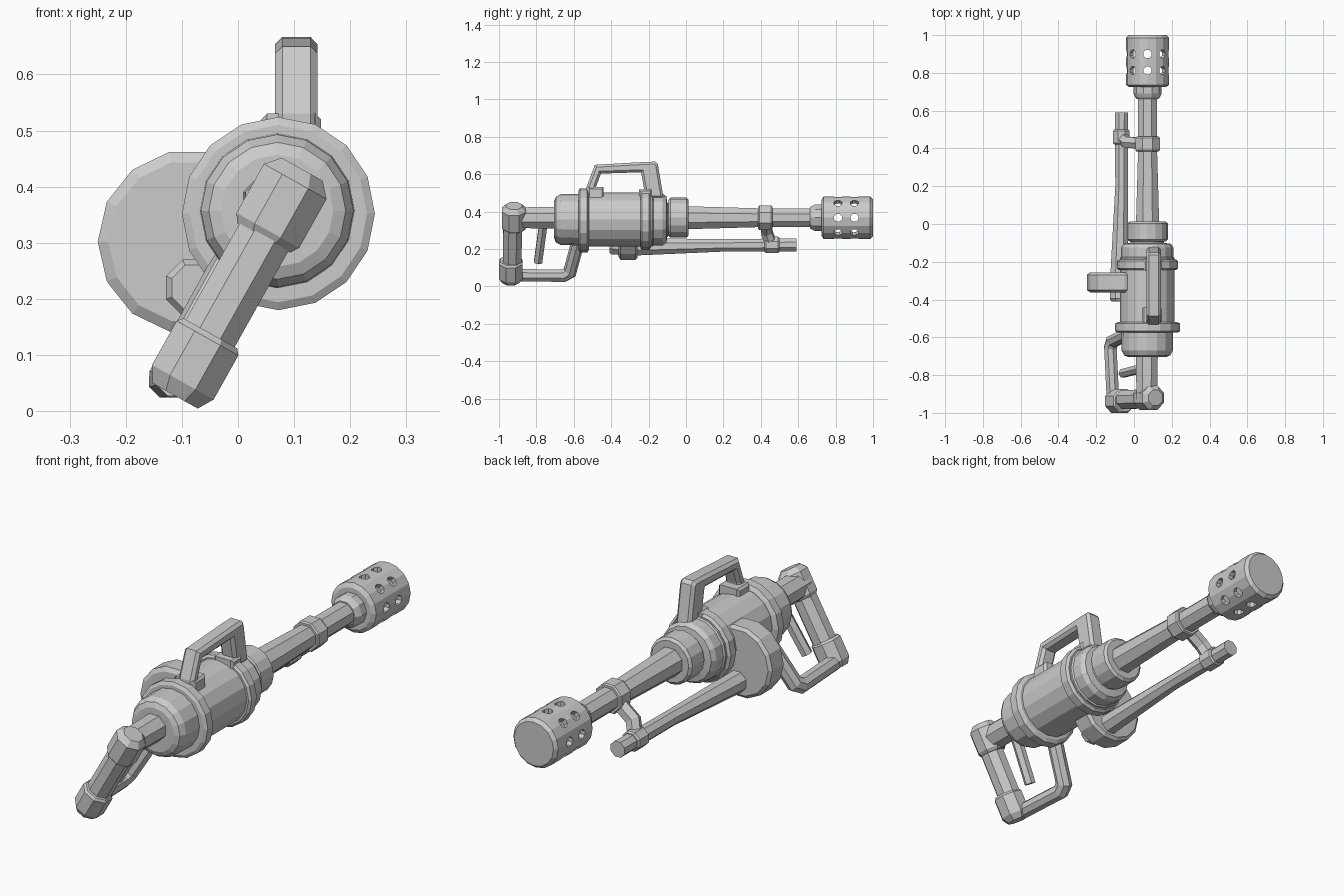
import bpy, bmesh, math
from mathutils import Vector

if "Cube" in bpy.data.objects:
    bpy.data.objects.remove(bpy.data.objects["Cube"])


def mesh_object(name, bm):
    bmesh.ops.recalc_face_normals(bm, faces=bm.faces)
    me = bpy.data.meshes.new(name)
    bm.to_mesh(me)
    bm.free()
    ob = bpy.data.objects.new(name, me)
    bpy.context.collection.objects.link(ob)
    return ob


def tube(name, pts, radii, n=8, flats=True):
    """Mitred n-sided tube along pts; radii is one value or one per point."""
    pts = [Vector(p) for p in pts]
    if not isinstance(radii, (list, tuple)):
        radii = [radii] * len(pts)
    dirs = [(b - a).normalized() for a, b in zip(pts, pts[1:])]
    d = dirs[0]
    up = Vector((1, 0, 0)) if abs(d.y) > 0.7 else Vector((0, 1, 0))
    u = (up - d * up.dot(d)).normalized()
    v = d.cross(u)
    phase = math.pi / n if flats else 0
    k = 1 / math.cos(math.pi / n) if flats else 1
    offs = [(u * math.cos(phase + 2 * math.pi * i / n) +
             v * math.sin(phase + 2 * math.pi * i / n)) * k for i in range(n)]
    bm = bmesh.new()
    rings = []
    for i, (p, r) in enumerate(zip(pts, radii)):
        seg = dirs[max(i - 1, 0)]
        nrm = (seg + dirs[min(i, len(dirs) - 1)]).normalized()
        offs = [o - seg * (o.dot(nrm) / seg.dot(nrm)) for o in offs]
        rings.append([bm.verts.new(p + o * r) for o in offs])
    for a, b in zip(rings, rings[1:]):
        for i in range(n):
            j = (i + 1) % n
            bm.faces.new((a[i], a[j], b[j], b[i]))
    bm.faces.new(rings[0])
    bm.faces.new(rings[-1])
    return mesh_object(name, bm)


def lathe(name, profile, x, z, n=16, flats=False):
    """Turned part along y; profile is (y, radius) pairs."""
    return tube(name, [(x, y, z) for y, r in profile], [r for y, r in profile], n, flats)


def prism(name, outline, x0, x1, bevel):
    """Extrude a (y, z) outline along x and chamfer the edges."""
    bm = bmesh.new()
    face = bm.faces.new([bm.verts.new((x0, y, z)) for y, z in outline])
    ext = bmesh.ops.extrude_face_region(bm, geom=[face])
    for g in ext["geom"]:
        if isinstance(g, bmesh.types.BMVert):
            g.co.x = x1
    bm.normal_update()
    rim = [e for e in bm.edges if abs(e.verts[0].co.x - e.verts[1].co.x) < 1e-6]
    bmesh.ops.bevel(bm, geom=rim, offset=bevel, segments=1, affect='EDGES')
    return mesh_object(name, bm)


X, Z = 0.072, 0.367          # barrel axis

# Main drum with two raised rings
lathe("body_drum", [(-0.705, 0.10), (-0.695, 0.122), (-0.67, 0.136), (-0.56, 0.138),
                    (-0.54, 0.145), (-0.18, 0.145), (-0.175, 0.138), (-0.125, 0.138),
                    (-0.105, 0.125), (-0.10, 0.09), (-0.08, 0.085)], 0.07, 0.357)
lathe("rear_ring", [(-0.575, 0.158), (-0.567, 0.172), (-0.528, 0.172), (-0.518, 0.155)], X, 0.352)
lathe("front_ring", [(-0.243, 0.152), (-0.235, 0.162), (-0.197, 0.162), (-0.188, 0.15)], X, 0.356)

# Barrel, its collars and rear stem
lathe("barrel_collar", [(-0.093, 0.095), (-0.083, 0.107), (0.003, 0.107), (0.013, 0.095)], X, Z)
lathe("barrel", [(-0.02, 0.062), (0.05, 0.06), (0.4, 0.05), (0.7, 0.05)], X, Z, 8, True)
lathe("barrel_band", [(0.385, 0.06), (0.392, 0.065), (0.455, 0.065), (0.462, 0.06)], X, Z, 8, True)
lathe("muzzle_neck", [(0.662, 0.058), (0.672, 0.066), (0.69, 0.074), (0.74, 0.074)], X, Z, 10)
lathe("rear_stem", [(-0.93, 0.055), (-0.69, 0.058)], 0.068, Z, 8, True)

# Hollow muzzle drilled with two rows of eight holes
muzzle = lathe("muzzle", [(0.724, 0.095), (0.736, 0.114), (0.985, 0.114), (1.0, 0.10)], X, Z, 16)
cutters = [lathe("muzzle_cavity", [(0.755, 0.09), (0.975, 0.09)], X, Z, 16)]
for y in (0.812, 0.9):
    for i in range(4):
        a = math.pi * i / 4
        s = Vector((math.cos(a), 0, math.sin(a))) * 0.2
        c = Vector((X, y, Z))
        cutters.append(tube("hole_cutter", [c - s, c + s], 0.021, 8))
bpy.context.view_layer.objects.active = muzzle
for cut in cutters:
    cut.hide_render = True
    mod = muzzle.modifiers.new("cut", 'BOOLEAN')
    mod.operation = 'DIFFERENCE'
    mod.solver = 'EXACT'
    mod.object = cut
    bpy.ops.object.modifier_apply(modifier=mod.name)
    me = cut.data
    bpy.data.objects.remove(cut)
    bpy.data.meshes.remove(me)

# Side magazine disc and under-barrel tube
lathe("side_disc", [(-0.362, 0.145), (-0.35, 0.164), (-0.27, 0.164), (-0.258, 0.15)], -0.086, 0.302, 14)
tube("lower_tube", [(-0.078, -0.41, 0.22), (-0.078, -0.395, 0.22), (-0.078, -0.25, 0.212),
                    (-0.066, 0.2, 0.219), (-0.066, 0.59, 0.222)],
     [0.04, 0.05, 0.046, 0.033, 0.035])
lathe("tube_clamp", [(0.42, 0.036), (0.428, 0.044), (0.492, 0.044), (0.5, 0.038)], -0.067, 0.222, 8, True)
tube("clamp_strut", [(0.04, 0.428, 0.345), (-0.035, 0.432, 0.29), (-0.062, 0.455, 0.225)], 0.029, 6)

# Carry handle and its rear foot
prism("carry_handle", [(-0.12, 0.47), (-0.15, 0.652), (-0.165, 0.667), (-0.225, 0.665),
                       (-0.487, 0.65), (-0.532, 0.53), (-0.532, 0.5), (-0.48, 0.5),
                       (-0.48, 0.535), (-0.455, 0.603), (-0.24, 0.61), (-0.215, 0.47)],
      0.066, 0.142, 0.013)
prism("handle_rear_foot", [(-0.525, 0.46), (-0.525, 0.53), (-0.44, 0.53), (-0.44, 0.46)],
      0.042, 0.148, 0.01)
prism("handle_front_foot", [(-0.25, 0.46), (-0.25, 0.518), (-0.18, 0.522), (-0.18, 0.46)],
      0.05, 0.148, 0.01)

# Slanted stock
A, B = Vector((0.08, 0, 0.37)), Vector((-0.112, 0, 0.027))
D = (B - A).normalized()


def along(t, y):
    return A + D * t + Vector((0, y, 0))


tube("stock_elbow", [along(t, -0.92) for t in (-0.07, -0.045, 0.055, 0.07)],
     [0.042, 0.064, 0.064, 0.054])
tube("stock_bar", [along(0.0, -0.926), along(0.33, -0.93)], [0.05, 0.05])
tube("stock_cap", [along(t, -0.937) for t in (0.265, 0.275, 0.365, 0.393)],
     [0.055, 0.063, 0.063, 0.046])

# Guard rail and trigger lever
tube("guard_rail", [(-0.112, -0.92, 0.06), (-0.125, -0.655, 0.057), (-0.115, -0.622, 0.075),
                    (-0.01, -0.57, 0.265)], 0.033)
tube("trigger_lever", [(0.055, -0.762, 0.34), (-0.06, -0.791, 0.13)], 0.022, 6)
